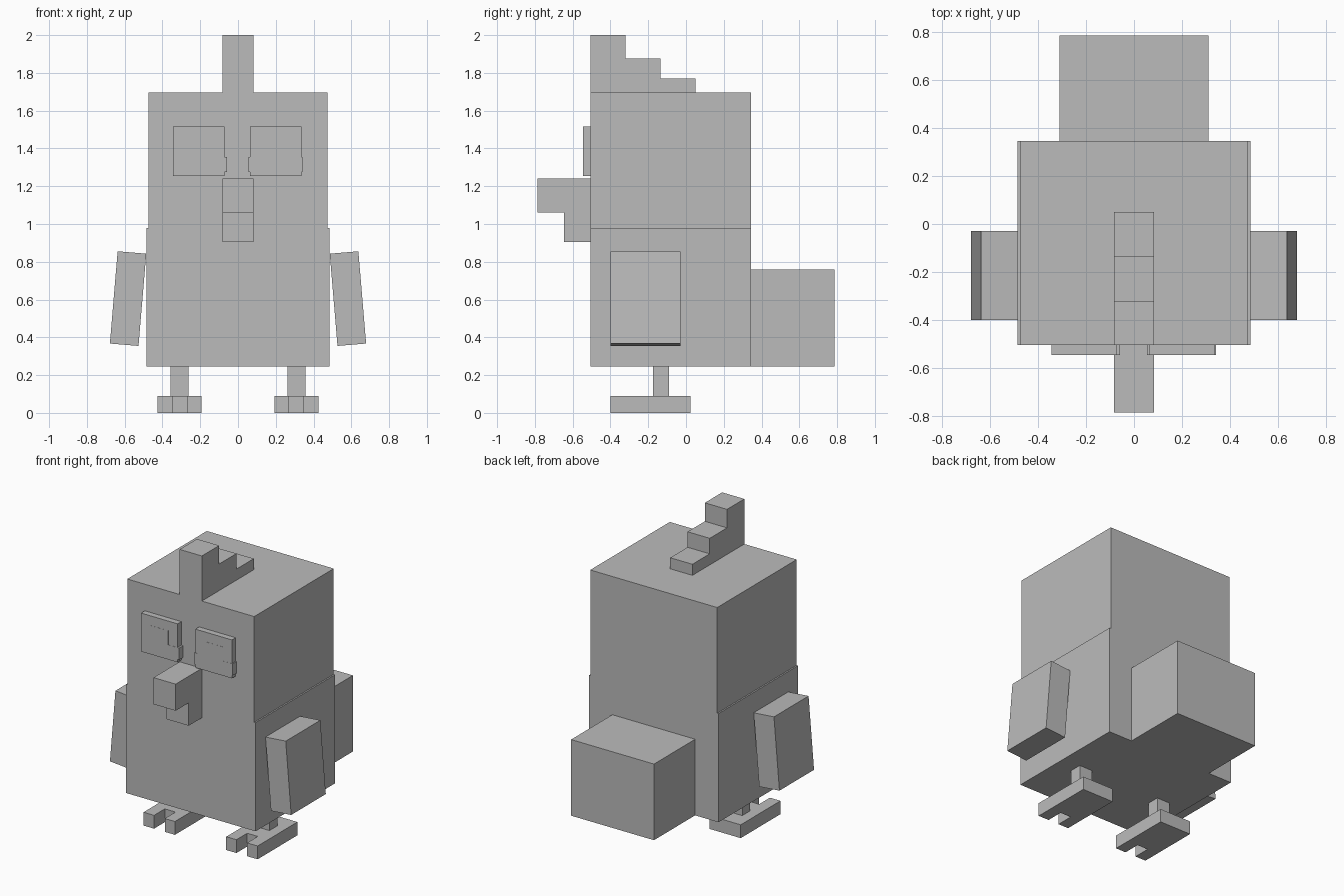
import bpy
import bmesh
from math import radians

cube = bpy.data.objects.get("Cube")
if cube:
    bpy.data.objects.remove(cube, do_unlink=True)

grey = bpy.data.materials.new("plain_grey")
grey.use_nodes = True
GREY = (0.5, 0.5, 0.5, 1)
grey.diffuse_color = GREY
grey.node_tree.nodes["Principled BSDF"].inputs["Base Color"].default_value = GREY


def finish(name, bm):
    bmesh.ops.recalc_face_normals(bm, faces=bm.faces[:])
    mesh = bpy.data.meshes.new(name)
    bm.to_mesh(mesh)
    bm.free()
    mesh.materials.append(grey)
    obj = bpy.data.objects.new(name, mesh)
    bpy.context.collection.objects.link(obj)
    return obj


def box(name, x, y, z):
    """Box from (low, high) pairs, with its origin in its centre."""
    bm = bmesh.new()
    bmesh.ops.create_cube(bm, size=1)
    bmesh.ops.scale(bm, vec=[p[1] - p[0] for p in (x, y, z)], verts=bm.verts[:])
    obj = finish(name, bm)
    obj.location = [(p[0] + p[1]) / 2 for p in (x, y, z)]
    return obj


def prism(name, outline, axis, low, high):
    """Extrude an outline along x (outline in y, z) or z (outline in x, y)."""
    bm = bmesh.new()
    points = [(low, a, b) if axis == "x" else (a, b, low) for a, b in outline]
    face = bm.faces.new([bm.verts.new(p) for p in points])
    extruded = bmesh.ops.extrude_face_region(bm, geom=[face])
    verts = [v for v in extruded["geom"] if isinstance(v, bmesh.types.BMVert)]
    d = high - low
    bmesh.ops.translate(bm, verts=verts, vec=(d, 0, 0) if axis == "x" else (0, 0, d))
    return finish(name, bm)


FRONT, BACK = -0.505, 0.345
HALF = 0.083

# Body, head and tail
box("body", (-0.485, 0.485), (FRONT, BACK), (0.245, 0.98))
box("head", (-0.475, 0.475), (FRONT, BACK), (0.98, 1.695))
box("tail", (-0.31, 0.31), (BACK, 0.785), (0.245, 0.76))

# Stepped comb and beak
prism("comb", [(FRONT, 1.695), (FRONT, 2), (-0.32, 2), (-0.32, 1.875), (-0.135, 1.875),
               (-0.135, 1.77), (0.05, 1.77), (0.05, 1.695)], "x", -HALF, HALF)
prism("beak", [(FRONT, 0.905), (FRONT, 1.24), (-0.785, 1.24), (-0.785, 1.06),
               (-0.645, 1.06), (-0.645, 0.905)], "x", -HALF, HALF)

# Eyes with pupils and small lower lids
for side, left, right, lids in (("right", -0.344, -0.071, [(-0.14, -0.058)]),
                                ("left", 0.063, 0.336, [(0.055, 0.09), (0.27, 0.341)])):
    box(side + "_eye", (left, right), (-0.545, FRONT), (1.255, 1.515))
    box(side + "_pupil", (left + 0.068, left + 0.204), (-0.546, -0.54), (1.355, 1.45))
    for i, lid in enumerate(lids):
        box(f"{side}_eyelid_{i}", lid, (-0.546, FRONT), (1.275, 1.355))

# Wings, legs and notched feet
for side, s in (("left", 1), ("right", -1)):
    wing = box(side + "_wing", (-0.076, 0.076), (-0.4, -0.03), (0.36, 0.85))
    wing.location.x = s * 0.582
    wing.rotation_euler.y = radians(-4.8 * s)
    box(side + "_leg", sorted((s * 0.262, s * 0.358)), (-0.175, -0.09), (0.09, 0.245))
    outline = [(0.192, 0.025), (0.192, -0.4), (0.268, -0.4), (0.268, -0.285),
               (0.348, -0.285), (0.348, -0.4), (0.427, -0.4), (0.427, 0.025)]
    prism(side + "_foot", [(s * x, y) for x, y in outline], "z", 0, 0.09)
